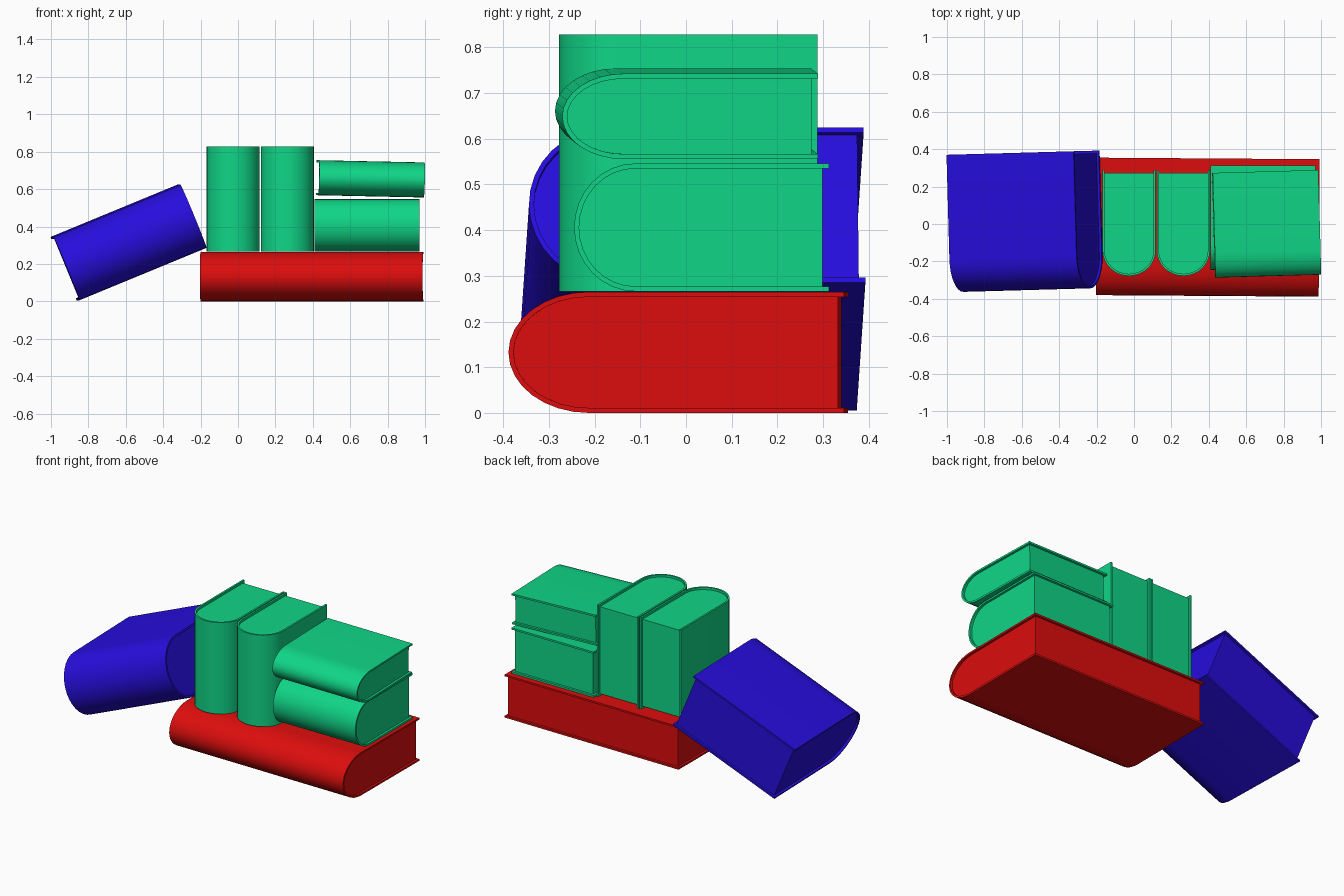
import bpy, bmesh
from math import sin, cos, pi, radians

cube = bpy.data.objects.get("Cube")
if cube:
    bpy.data.objects.remove(cube, do_unlink=True)


def make_material(name, rgb):
    mat = bpy.data.materials.new(name)
    mat.use_nodes = True
    color = (*rgb, 1)
    mat.diffuse_color = color
    mat.node_tree.nodes["Principled BSDF"].inputs["Base Color"].default_value = color
    return mat


red = make_material("red", (0.72, 0.004, 0.004))
green = make_material("green", (0.005, 0.67, 0.24))
blue = make_material("blue", (0.02, 0.004, 0.72))

COVER = 0.011    # cover thickness
RECESS = 0.014   # how far the pages sit inside the cover
STEPS = 16       # segments round the spine


def u_profile(depth, thick, inset, back):
    """Open U in (y, z): flat boards joined by a half-ellipse spine at -y."""
    start = -depth / 2 + 0.24 * depth
    ry, rz = 0.24 * depth - inset, thick / 2 - inset
    arc = [(start - ry * sin(pi * i / STEPS), rz * cos(pi * i / STEPS))
           for i in range(STEPS + 1)]
    return [(back, rz)] + arc + [(back, -rz)]


def extrude_profile(name, profile, length, mat, loc, rot):
    bm = bmesh.new()
    face = bm.faces.new([bm.verts.new((-length / 2, y, z)) for y, z in profile])
    moved = bmesh.ops.extrude_face_region(bm, geom=[face], use_keep_orig=True)["geom"]
    bmesh.ops.translate(bm, vec=(length, 0, 0),
                        verts=[g for g in moved if isinstance(g, bmesh.types.BMVert)])
    bmesh.ops.recalc_face_normals(bm, faces=bm.faces[:])
    mesh = bpy.data.meshes.new(name)
    bm.to_mesh(mesh)
    bm.free()
    mesh.materials.append(mat)
    obj = bpy.data.objects.new(name, mesh)
    bpy.context.collection.objects.link(obj)
    obj.location = loc
    obj.rotation_euler = [radians(a) for a in rot]
    bpy.ops.object.select_all(action="DESELECT")
    obj.select_set(True)
    bpy.context.view_layer.objects.active = obj
    bpy.ops.object.shade_smooth_by_angle(angle=radians(35))


def book(name, mat, size, loc, rot=(0, 0, 0)):
    length, depth, thick = size
    back = depth / 2
    outer = u_profile(depth, thick, 0, back)
    inner = u_profile(depth, thick, COVER, back)
    pages = u_profile(depth, thick, COVER, back - RECESS)
    extrude_profile(name + "_cover", outer + inner[::-1], length, mat, loc, rot)
    extrude_profile(name + "_pages", pages, length - 2 * RECESS, mat, loc, rot)


# Large book lying flat at the bottom
book("bottom_book", red, (1.19, 0.735, 0.265), (0.395, -0.017, 0.1325), (0, 0, -0.4))

# Two books standing upright
for side, x in (("right", -0.026), ("left", 0.264)):
    book("standing_book_" + side, green, (0.563, 0.565, 0.284),
         (x, 0.005, 0.547), (0, -90, 0))

# Two books stacked flat
book("lower_stacked_book", green, (0.56, 0.558, 0.28), (0.69, 0.034, 0.406))
book("upper_stacked_book", green, (0.565, 0.56, 0.187), (0.709, 0.001, 0.655), (0, 1.2, 1.6))

# Book leaning against the pile
book("leaning_book", blue, (0.735, 0.735, 0.366), (-0.583, 0.014, 0.315), (0, -22.4, 1.6))
